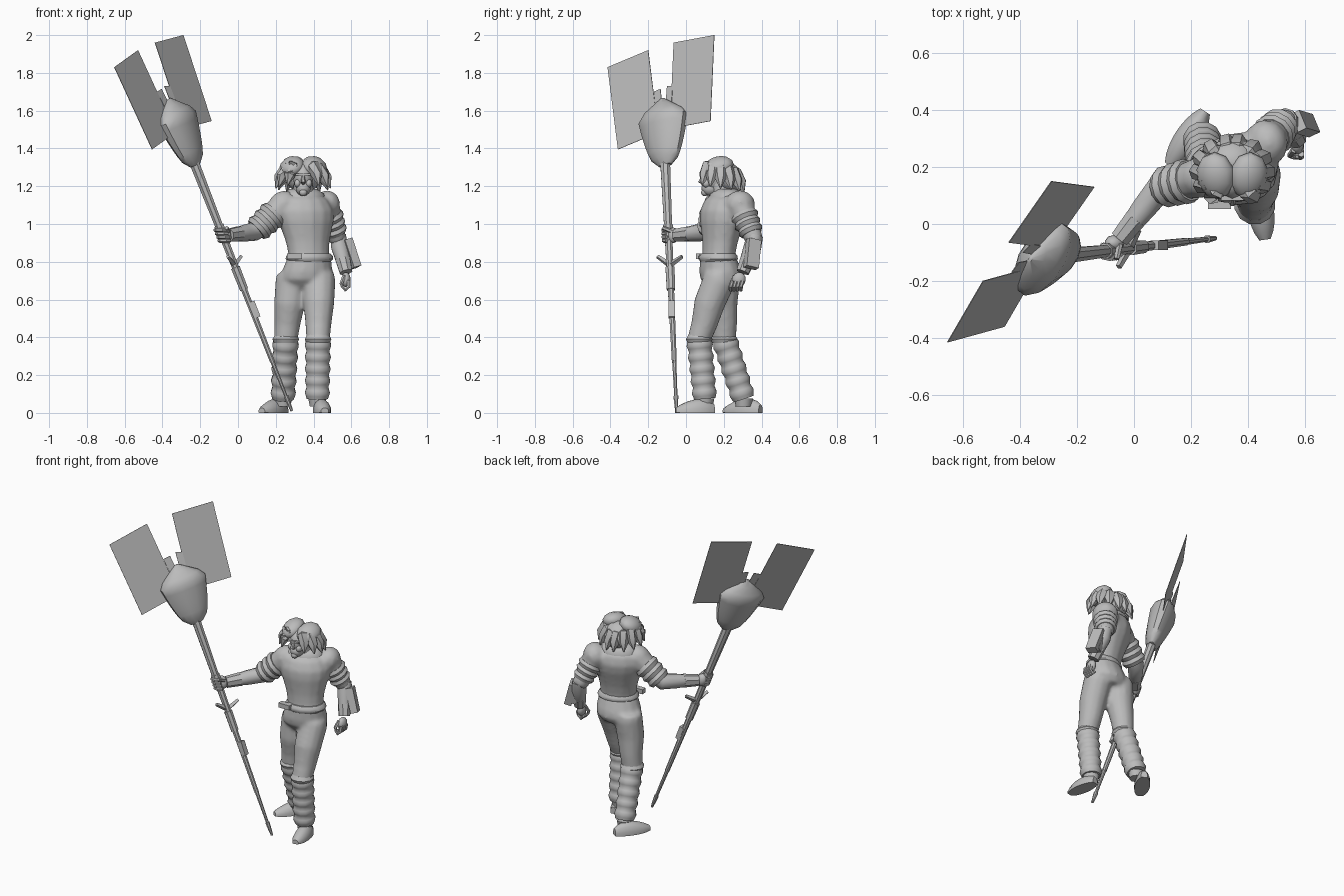
import bpy, bmesh, math
from mathutils import Vector as V

starter = bpy.data.objects.get("Cube")
if starter:
    bpy.data.objects.remove(starter, do_unlink=True)

grey = bpy.data.materials.new("plain_grey")
grey.use_nodes = True
grey.diffuse_color = (.5, .5, .5, 1)
grey.node_tree.nodes["Principled BSDF"].inputs["Base Color"].default_value = grey.diffuse_color
rounded = []
X, Y, Z = V((1, 0, 0)), V((0, 1, 0)), V((0, 0, 1))


def finish(name, bm, smooth=True):
    bmesh.ops.recalc_face_normals(bm, faces=bm.faces[:])
    mesh = bpy.data.meshes.new(name)
    bm.to_mesh(mesh)
    bm.free()
    mesh.materials.append(grey)
    ob = bpy.data.objects.new(name, mesh)
    bpy.context.scene.collection.objects.link(ob)
    if smooth:
        rounded.append(ob)
    return ob


def loft(name, rings, sides=12):
    """Skin a list of (centre, radius_u, radius_v, axis_u, axis_v)."""
    bm = bmesh.new()
    loops = []
    for centre, across, along, u, v in rings:
        angles = [math.tau * (i + .5) / sides for i in range(sides)]
        points = [centre + u * across * math.cos(t) + v * along * math.sin(t) for t in angles]
        # Soles stay flat on the floor
        loops.append([bm.verts.new((p.x, p.y, max(p.z, 0))) for p in points])
    for low, high in zip(loops, loops[1:]):
        for i in range(sides):
            bm.faces.new((low[i - 1], low[i], high[i], high[i - 1]))
    bm.faces.new(loops[0])
    bm.faces.new(loops[-1])
    return finish(name, bm)


def tube(name, path, radii, sides=10, ref=Y):
    """Round limb following a path of vectors."""
    rings = []
    last = len(path) - 1
    for i, (point, radius) in enumerate(zip(path, radii)):
        along = (path[min(i + 1, last)] - path[max(i - 1, 0)]).normalized()
        u = ref.cross(along).normalized()
        rings.append((point, radius, radius, u, along.cross(u)))
    return loft(name, rings, sides)


def stack(name, bottom, top, widths, depth, yaw=.3):
    """Evenly spaced level ovals between two points."""
    u = V((math.cos(yaw), math.sin(yaw), 0))
    v = Z.cross(u)
    last = len(widths) - 1
    return loft(name, [(bottom.lerp(top, i / last), w, w * depth, u, v) for i, w in enumerate(widths)], 14)


def ripple(name, start, end, radius, taper, bumps, ref=Y):
    """Padded sleeve with soft rounded bands."""
    steps = [i / (bumps * 4) for i in range(bumps * 4 + 1)]
    radii = [radius - taper * f + .01 * math.sin(math.pi * f * bumps) ** 2 for f in steps]
    return tube(name, [start.lerp(end, f) for f in steps], radii, 12, ref)


def place(name, bm, centre, size, turn, smooth=True):
    ob = finish(name, bm, smooth)
    ob.location, ob.scale, ob.rotation_euler = centre, size, turn
    return ob


def ball(name, centre, size, turn=(0, 0, 0)):
    bm = bmesh.new()
    bmesh.ops.create_uvsphere(bm, u_segments=10, v_segments=7, radius=1)
    return place(name, bm, centre, size, turn)


def box(name, centre, size, turn=(0, 0, 0)):
    bm = bmesh.new()
    bmesh.ops.create_cube(bm, size=1)
    return place(name, bm, centre, size, turn, False)


def plate(name, corner, edge, other):
    """Thin parallelogram from a corner and two edges."""
    bm = bmesh.new()
    bm.faces.new([bm.verts.new(p) for p in (corner, corner + edge, corner + edge + other, corner + other)])
    thickness = finish(name, bm, False).modifiers.new("thickness", "SOLIDIFY")
    thickness.thickness, thickness.offset = .003, 0


def blend(name, parts):
    """Merge overlapping parts into one soft body."""
    bm = bmesh.new()
    for part in parts:
        part.data.transform(part.matrix_basis)
        bm.from_mesh(part.data)
        rounded.remove(part)
        bpy.data.objects.remove(part)
    ob = finish(name, bm)
    remesh = ob.modifiers.new("union", "REMESH")
    remesh.mode, remesh.voxel_size, remesh.use_smooth_shade = "VOXEL", .012, True
    soften = ob.modifiers.new("soften", "SMOOTH")
    soften.factor, soften.iterations = .5, 6


# Staff: tapered shaft with a thicker middle grip, collar, prongs and side block
staff_foot, staff_top = V((.285, -.05, .01)), V((-.23, -.11, 1.32))
axis = (staff_top - staff_foot).normalized()


def staff_part(name, start, end, thin, thick):
    tube(name, [staff_foot.lerp(staff_top, f) for f in (start, end)], (thin, thick), 8)


staff_part("staff_shaft", 0, 1, .008, .028)
staff_part("staff_tip", .01, .06, .009, .014)
staff_part("staff_lower_grip", .2, .5, .014, .018)
staff_part("staff_middle_grip", .49, .58, .024, .026)
staff_part("staff_collar", .7, .75, .026, .028)
prong_root = staff_foot.lerp(staff_top, .59)
for side in (-1, 1):
    prong_tip = prong_root + V((.035, .065, 0)) * side + Z * .045
    tube("staff_prong", (prong_root, prong_tip), (.016, .011), 4)
box("staff_block", staff_foot.lerp(staff_top, .41) + X * .015, (.03, .035, .09), (0, -.37, 0))

# Staff head: flattened bowl that swells to a flared rim, then closes in a low dome
wide = V((.52, .82, .25))
wide = (wide - axis * wide.dot(axis)).normalized()
thin = axis.cross(wide)
bowl = []
for i in range(11):
    f = i / 10
    swell = .04 + .11 * math.sqrt(f / .7) if f < .75 else .15 * (1.02 - f) / .27
    bowl.append((staff_top + axis * (.38 * f - .01), swell, swell * .55, wide, thin))
loft("staff_bowl", bowl)

# Paired flat blades with little inner tabs
plate("outer_blade", V((-.655, -.415, 1.83)), V((.125, .215, .09)), V((.2, .055, -.435)))
plate("inner_blade", V((-.44, -.065, 1.96)), V((.15, .215, .04)), V((.15, -.02, -.455)))
plate("outer_tab", V((-.43, -.17, 1.7)), V((.025, .035, .015)), V((.05, .01, -.1)))
plate("inner_tab", V((-.39, -.1, 1.73)), V((.03, .03, 0)), V((.05, -.01, -.13)))

# Waistband, buckle and the neckline of the vest
waist, collar = V((.378, .17, .8)), V((.345, .21, 1.18))
stack("waistband", waist, waist + Z * .045, (.115, .128, .126, .112), .8)
box("buckle", (.3, .07, .83), (.08, .035, .03))
stack("vest_collar", collar - Z * .045, collar + Z * .005, (.12, .112, .075), .75)

# Head and face, mirrored about the middle of the head
skull = V((.345, .155, 1.245))
ball("head", skull, (.056, .07, .075))
ball("jaw", skull - V((0, .025, .055)), (.042, .048, .042))
ball("chin", skull - V((0, .055, .078)), (.022, .02, .02))
box("brow", skull + V((0, -.06, .017)), (.08, .025, .012))
nose_root = skull + V((0, -.06, .017))
tube("nose", (nose_root, nose_root - V((0, .02, .04)), nose_root - Z * .05), (.007, .013, .008), 6, X)

# Hair: two lobes beside the parting, a mane behind, and locks with pointed tips
ball("hair_mane", skull + V((0, .075, .0)), (.09, .07, .085), (.5, 0, 0))
crown = skull + V((0, .03, .05))
for side in (-1, 1):
    ball("cheek", skull + V((.03 * side, -.047, -.03)), (.018, .022, .022))
    ball("hair_lobe", skull + V((.058 * side, .015, .058)), (.07, .085, .052), (.3, .35 * side, 0))
    for k in range(6):
        turn = math.radians(35 + 27 * k)
        out = V((side * math.sin(turn), -.85 * math.cos(turn), 0))
        lock = [crown + out * reach + Z * (rise - .008 * k) for reach, rise in
                ((.05, .02), (.095, .012), (.125, -.035), (.145, -.09))]
        tube("hair_lock", lock, (.012, .036, .031, .003), 6, V((.3, .4, 1)))

# Right arm reaching to the staff
shoulder, elbow = V((.24, .165, 1.1)), V((.09, .125, .96))
grip = staff_foot.lerp(staff_top, .71)
wrist = grip + V((.03, .04, 0))
body = [stack("torso", waist, collar, (.112, .112, .12, .135, .152, .158, .135, .06), .77),
        tube("neck", (collar - Z * .04, skull), (.058, .05)),
        ball("right_shoulder", shoulder, (.085, .075, .075), (0, -.5, .2)),
        tube("right_upper_arm", (shoulder, elbow), (.075, .05), ref=Z)]
ripple("right_sleeve", shoulder.lerp(elbow, .3), shoulder.lerp(elbow, .95), .073, .01, 3, Z)
tube("right_forearm", (elbow + V((.05, .018, .035)), elbow, elbow.lerp(wrist, .4), wrist),
     (.045, .05, .045, .03), ref=Z)
tube("right_cuff", (elbow.lerp(wrist, .6), wrist), (.042, .036), 8, Z)
ball("right_palm", grip + V((.012, .025, 0)), (.034, .03, .042), (0, -.37, 0))
for k in range(4):
    knuckle = grip + axis * (.03 - .02 * k)
    bends = [math.radians(20 + 55 * i) for i in range(5)]
    curl = [knuckle + V((math.cos(t), -math.sin(t), 0)) * .028 for t in bends]
    tube("right_finger", curl, [.0115] * 5, 6, Z)
tube("right_thumb", (grip + V((.03, .02, .02)), grip + V((.02, -.03, .04))), (.013, .01), 6, Z)

# Left arm hanging, with a bracer box on the forearm
shoulder, elbow, wrist = V((.465, .285, 1.1)), V((.53, .365, .91)), V((.572, .3, .745))
body += [ball("left_shoulder", shoulder, (.075, .085, .08), (0, .5, .3)),
         tube("left_upper_arm", (shoulder, elbow), (.074, .048))]
blend("torso_and_upper_arms", body)
ripple("left_sleeve", shoulder.lerp(elbow, .25), shoulder.lerp(elbow, .8), .068, .012, 3)
tube("left_forearm", (elbow + Z * .03, elbow.lerp(wrist, .2), elbow.lerp(wrist, .7), wrist),
     (.043, .047, .038, .028))
tube("left_cuff", (elbow.lerp(wrist, .6), wrist), (.042, .036), 8)
bracer, tilt = V((.597, .352, .842)), (-.22, -.25, .45)
box("bracer_box", bracer, (.045, .07, .155), tilt)
box("bracer_plate", bracer - X * .03, (.04, .05, .13), tilt)
palm = wrist - V((0, .02, .04))
ball("left_palm", palm, (.025, .036, .04), (-.3, 0, 0))
for k in range(4):
    knuckle = palm + V((.015, .02 - .018 * k, -.005))
    curl = [knuckle - V(bend) for bend in ((0, 0, 0), (0, .01, .03), (.02, .01, .05), (.035, .01, .03))]
    tube("left_finger", curl, (.011, .011, .01, .008), 6)
tube("left_thumb", (palm - V((.01, .02, -.02)), palm - V((.025, .04, .02)), palm - V((.02, .04, .04))),
     (.012, .01, .007), 6)


def leg(side, hip, knee, ankle, heel, toe):
    """Padded gaiter and shoe; returns the trouser leg."""
    ripple(side + "_gaiter", knee, ankle, .063, .005, 5)
    tube(side + "_knee_fold", (knee + Z * .025, knee, knee - Z * .02), (.058, .073, .064), 12)
    tube(side + "_ankle", (ankle, ankle - Z * .04), (.05, .042))
    forward = (toe - heel).normalized()
    shoe = []
    for i in range(9):
        f = i / 8
        full = math.sqrt(math.sin(math.pi * (.06 + .88 * f)))
        shoe.append((heel.lerp(toe, f) + Z * .008, .048 * full, (.085 - .04 * f) * full, Z.cross(forward), Z))
    loft(side + "_shoe", shoe)
    thigh = hip.lerp(knee, .4) - Y * .01
    return tube(side + "_leg", (hip + Z * .04, hip, thigh, hip.lerp(knee, .75), knee, knee.lerp(ankle, .3)),
                (.08, .088, .083, .07, .064, .05), 12)


blend("trousers", [
    stack("hips", V((.355, .195, .665)), waist + Z * .03, (.1, .138, .138, .127, .116), .8),
    leg("left", V((.43, .175, .7)), V((.424, .07, .39)), V((.42, .1, .075)), V((.43, .15, 0)), V((.46, -.055, 0))),
    leg("right", V((.285, .2, .7)), V((.253, .203, .39)), V((.238, .305, .075)), V((.25, .395, 0)),
        V((.125, .205, 0)))])

# Soft shading that keeps hard edges crisp
bpy.ops.object.select_all(action="DESELECT")
for ob in rounded:
    ob.select_set(True)
bpy.context.view_layer.objects.active = rounded[0]
bpy.ops.object.shade_smooth_by_angle(angle=math.radians(42))
